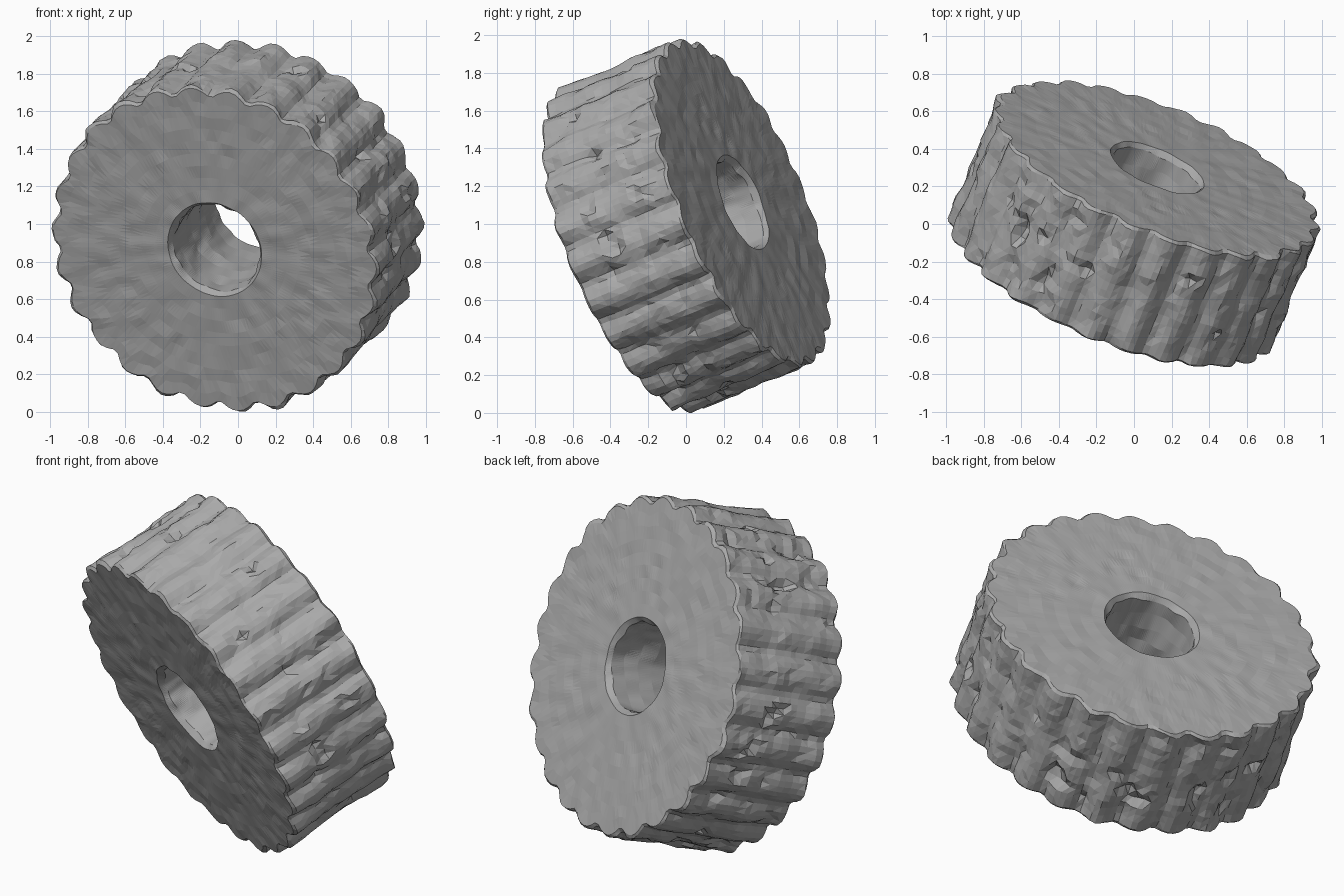
import bpy
import bmesh
from math import cos, sin, tau
from mathutils import Vector, noise

cube = bpy.data.objects.get("Cube")
if cube:
    bpy.data.objects.remove(cube, do_unlink=True)

# One stone-grey material
stone = bpy.data.materials.new("stone_grey")
stone.use_nodes = True
colour = (0.4, 0.4, 0.4, 1)
stone.diffuse_color = colour
stone.node_tree.nodes["Principled BSDF"].inputs["Base Color"].default_value = colour

# Tilted wheel frame: axle, then two directions across the disc
axle = Vector((0.358, 0.862, 0.362)).normalized()
up = (Vector((0, 0, 1)) - axle * axle.z).normalized()
side = axle.cross(up)

TEETH = 26
SEGMENTS = TEETH * 7
HALF = 0.347
BORE = 0.248
RIM = 0.917
TOOTH = 0.055


def lerp(a, b, n):
    return [a + (b - a) * i / n for i in range(n + 1)]


# Closed cross-section: (radius, position along axle, tooth weight, roughness)
bore = [(BORE, a, 0, 0.016) for a in lerp(-HALF + 0.03, HALF - 0.03, 7)]
back = [
    (r, HALF, min(1, max(0, (r - 0.72) / 0.18)), 0.009)
    for r in lerp(BORE + 0.02, RIM - 0.014, 9)
]
tread = [
    (RIM, a, 1 - 0.4 * (1 - abs(a) / HALF), 0.016)
    for a in lerp(HALF - 0.014, -HALF + 0.014, 14)
]
front = [(r, -a, w, n) for r, a, w, n in reversed(back)]
section = bore + back + tread + front


def place(radius, along, weight, rough, angle):
    # Rounded teeth with narrow notches, a worn surface and pits in the tread
    lobe = abs(cos(TEETH * angle / 2)) - 0.64
    r = radius + weight * TOOTH * lobe
    p = axle * along + (up * cos(angle) + side * sin(angle)) * r
    if radius in (RIM, BORE):
        r += rough * (noise.noise(p * 7) + 0.6 * noise.noise(p * 16))
    if radius == RIM:
        pit = max(0, noise.noise(p * 9 + Vector((7, 3, 5))) - 0.3)
        r -= 0.13 * pit * max(0, 1 - abs(along) / HALF) ** 0.5
    along += rough * noise.noise(p * 11 + Vector((2, 9, 4)))
    return axle * along + (up * cos(angle) + side * sin(angle)) * r


# Toothed wheel with a hole through it
bm = bmesh.new()
rings = [
    [bm.verts.new(place(*point, tau * s / SEGMENTS)) for point in section]
    for s in range(SEGMENTS)
]
count = len(section)
for s, ring in enumerate(rings):
    following = rings[(s + 1) % SEGMENTS]
    for i in range(count):
        j = (i + 1) % count
        bm.faces.new((ring[i], ring[j], following[j], following[i]))
bmesh.ops.triangulate(bm, faces=bm.faces[:])
bmesh.ops.recalc_face_normals(bm, faces=bm.faces[:])

# Stand the wheel on the floor
low = min(v.co.z for v in bm.verts)
bmesh.ops.translate(bm, verts=bm.verts[:], vec=(0, 0, -low))

mesh = bpy.data.meshes.new("toothed_wheel")
bm.to_mesh(mesh)
bm.free()
mesh.materials.append(stone)
wheel = bpy.data.objects.new("toothed_wheel", mesh)
bpy.context.collection.objects.link(wheel)
